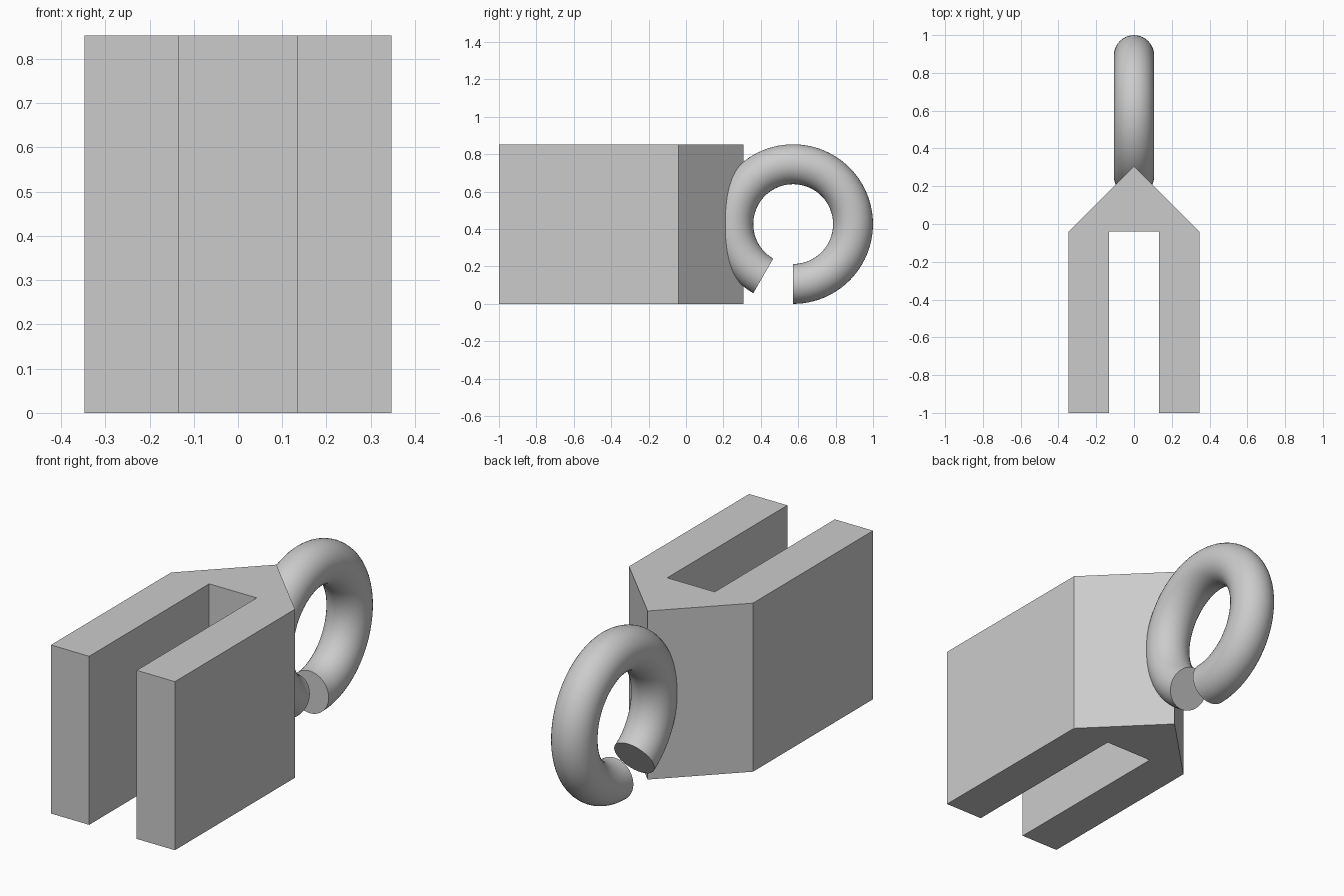
import bpy, bmesh, math
from mathutils import Vector

cube = bpy.data.objects.get("Cube")
if cube:
    bpy.data.objects.remove(cube, do_unlink=True)

GREY = (0.6, 0.6, 0.6, 1.0)
mat = bpy.data.materials.new("plain grey")
mat.use_nodes = True
mat.diffuse_color = GREY
mat.node_tree.nodes["Principled BSDF"].inputs["Base Color"].default_value = GREY


def make_object(name, bm):
    bmesh.ops.recalc_face_normals(bm, faces=bm.faces[:])
    mesh = bpy.data.meshes.new(name)
    bm.to_mesh(mesh)
    bm.free()
    mesh.materials.append(mat)
    obj = bpy.data.objects.new(name, mesh)
    bpy.context.collection.objects.link(obj)
    return obj


# Forked block: half outline mirrored across x, then extruded upward
HEIGHT = 0.853
half = [(0.133, -0.04), (0.133, -1), (0.347, -1), (0.347, -0.04)]
outline = half + [(0, 0.307)] + [(-x, y) for x, y in reversed(half)]
bm = bmesh.new()
base = bm.faces.new([bm.verts.new((x, y, 0)) for x, y in outline])
top = bmesh.ops.extrude_face_region(bm, geom=[base])["geom"]
bmesh.ops.translate(bm, vec=(0, 0, HEIGHT),
                    verts=[v for v in top if isinstance(v, bmesh.types.BMVert)])
block = make_object("forked_block_with_ring", bm)

# Open ring: a round section swept through 330 degrees, with flat ends
CENTRE = Vector((0, 0.573, HEIGHT / 2))
TUBE = HEIGHT / 8
MAJOR = TUBE * 3
STEPS, SIDES = 88, 40
bm = bmesh.new()
loops = []
for i in range(STEPS + 1):
    a = math.radians(-90 + 330 * i / STEPS)
    out = Vector((0, math.cos(a), math.sin(a)))
    loop = []
    for j in range(SIDES):
        b = math.tau * j / SIDES
        offset = out * (MAJOR + TUBE * math.cos(b))
        offset.x = TUBE * math.sin(b)
        loop.append(bm.verts.new(CENTRE + offset))
    loops.append(loop)
for p, q in zip(loops, loops[1:]):
    for j in range(SIDES):
        k = (j + 1) % SIDES
        bm.faces.new((p[j], p[k], q[k], q[j]))
bm.faces.new(loops[0])
bm.faces.new(loops[-1])
ring = make_object("open_ring", bm)

# Fuse the ring into the pointed back of the block
union = block.modifiers.new("fuse ring", "BOOLEAN")
union.operation = "UNION"
union.solver = "EXACT"
union.object = ring
bpy.ops.object.select_all(action="DESELECT")
block.select_set(True)
bpy.context.view_layer.objects.active = block
bpy.ops.object.modifier_apply(modifier=union.name)
bpy.data.objects.remove(ring, do_unlink=True)
bpy.ops.object.shade_smooth_by_angle(angle=math.radians(25))
